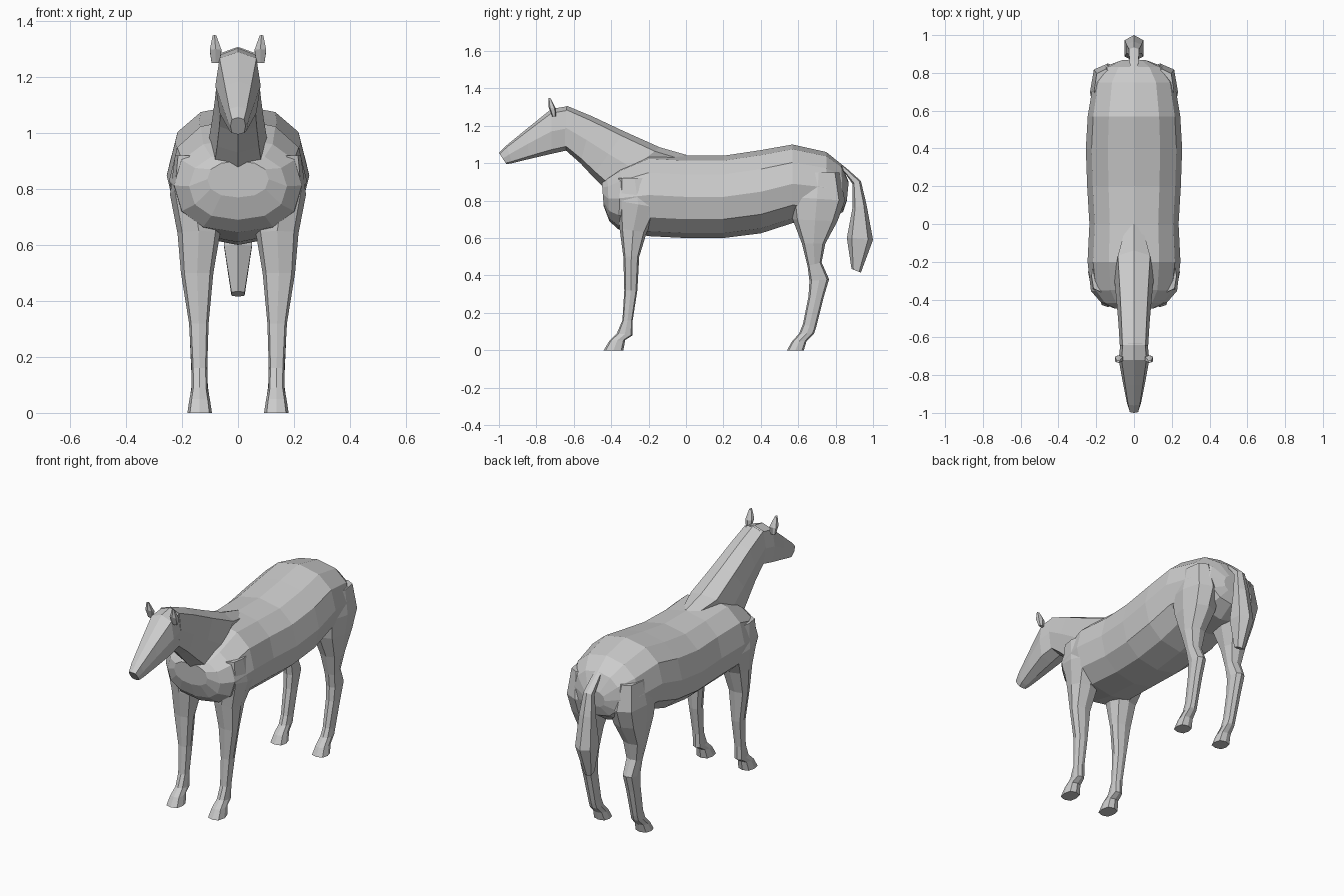
import bpy, bmesh, math
from mathutils import Vector

def power(v, e):
    return math.copysign(abs(v) ** e, v) if abs(v) > 1e-6 else 0.0

def loft(name, rings, n=8, e=0.7, mirrored=False):
    """Skin n-sided sections; each ring is (y1, z1, y2, z2, half width, centre x),
    the first two pairs being its opposite ends in the side view."""
    bm = bmesh.new()
    for side in ((1, -1) if mirrored else (1,)):
        loops = []
        for y1, z1, y2, z2, w, *cx in rings:
            a, b = Vector((0, y1, z1)), Vector((0, y2, z2))
            mid, half = (a + b) / 2, (a - b) / 2
            loop = []
            for i in range(n):
                t = 2 * math.pi * i / n
                p = mid + half * power(math.cos(t), e)
                p.x = side * ((cx[0] if cx else 0) + w * power(math.sin(t), e))
                loop.append(bm.verts.new(p))
            loops.append(loop)
        for lo, hi in zip(loops, loops[1:]):
            for i in range(n):
                j = (i + 1) % n
                bm.faces.new((lo[i], lo[j], hi[j], hi[i]))
        bm.faces.new(loops[0])
        bm.faces.new(loops[-1])
    bmesh.ops.recalc_face_normals(bm, faces=bm.faces)
    mesh = bpy.data.meshes.new(name)
    bm.to_mesh(mesh)
    bm.free()
    obj = bpy.data.objects.new(name, mesh)
    bpy.context.collection.objects.link(obj)
    return obj

# Barrel, chest and rump
loft("body", [
    (-.45, .90, -.44, .77, .11), (-.42, .93, -.41, .69, .175),
    (-.35, .98, -.36, .645, .228), (-.2, 1.05, -.2, .61, .246),
    (0, 1.04, 0, .60, .236), (.2, 1.04, .2, .60, .248),
    (.4, 1.07, .4, .625, .255), (.57, 1.10, .57, .68, .245),
    (.75, 1.06, .75, .68, .215), (.83, .995, .84, .74, .15),
    (.87, .90, .86, .80, .07)], n=12, e=0.88)

# Neck, from poll to withers
loft("neck", [
    (-.64, 1.308, -.65, 1.075, .075), (-.5, 1.25, -.565, 1.00, .082),
    (-.33, 1.17, -.5, .93, .092), (-.14, 1.085, -.43, .86, .105),
    (0, 1.045, -.36, .82, .06)], e=0.6)

# Head, from poll to muzzle
loft("head", [
    (-.63, 1.305, -.63, 1.07, .072), (-.72, 1.29, -.72, 1.05, .081),
    (-.85, 1.185, -.84, 1.022, .058), (-.96, 1.095, -.93, 1.0, .038),
    (-1.0, 1.055, -.96, .995, .027)], e=0.6)

# Ears
loft("ears", [
    (-.715, 1.25, -.695, 1.25, .016, .08), (-.735, 1.30, -.695, 1.29, .023, .08),
    (-.735, 1.35, -.722, 1.345, .007, .084)], n=6, mirrored=True)

# Front legs with shoulder and hoof
loft("front_legs", [
    (-.36, .92, -.19, .92, .05, .175), (-.37, .80, -.14, .76, .08, .163),
    (-.355, .65, -.21, .63, .076, .14), (-.335, .50, -.25, .50, .058, .146),
    (-.33, .32, -.26, .32, .035, .14), (-.34, .16, -.285, .16, .028, .138),
    (-.37, .09, -.285, .08, .029, .137), (-.41, .05, -.325, .055, .036, .137),
    (-.44, 0, -.335, 0, .044, .137)], mirrored=True)

# Hind legs with thigh, hock and hoof
loft("hind_legs", [
    (.6, .95, .82, .95, .06, .15), (.55, .82, .85, .80, .095, .138),
    (.57, .70, .81, .69, .085, .137), (.62, .57, .745, .57, .06, .145),
    (.65, .45, .725, .47, .041, .142), (.66, .37, .765, .38, .037, .14),
    (.655, .29, .735, .28, .033, .14), (.625, .14, .695, .12, .028, .138),
    (.605, .09, .685, .09, .03, .137), (.565, .045, .645, .05, .036, .137),
    (.54, 0, .63, 0, .044, .137)], mirrored=True)

# Tail
loft("tail", [
    (.80, 1.02, .82, .97, .02), (.86, .972, .855, .94, .026),
    (.935, .905, .89, .89, .03), (.965, .78, .89, .76, .044),
    (1.0, .59, .86, .60, .055), (.935, .415, .885, .435, .026)], n=6)
